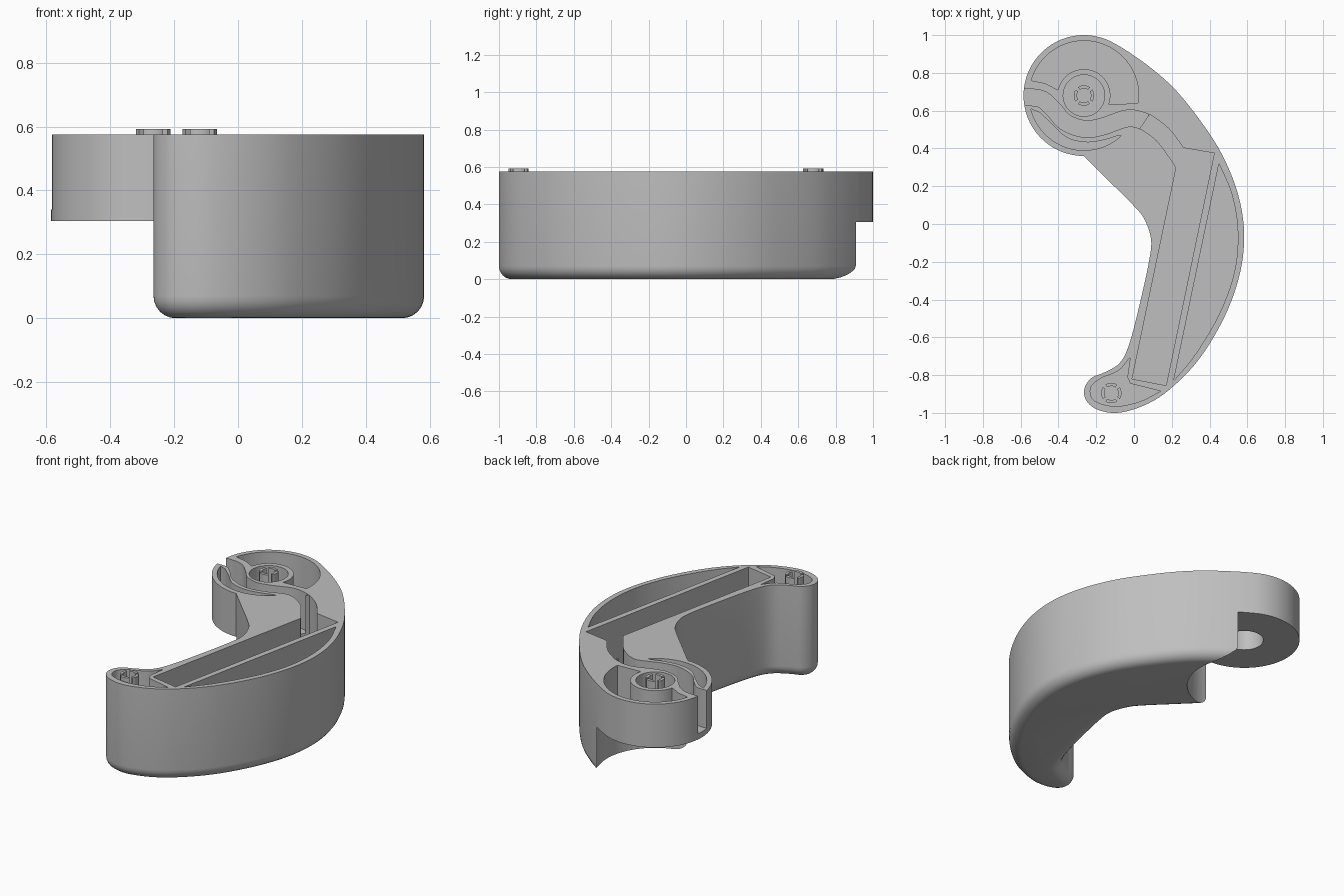
import bpy, bmesh, math
from mathutils import Vector

cube = bpy.data.objects.get("Cube")
if cube:
    bpy.data.objects.remove(cube, do_unlink=True)

TOP = 0.575
HEAD_FLOOR = 0.305
SHALLOW = 0.34
DEEP = 0.04
ABOVE = TOP + 0.1
HEAD = Vector((-0.265, 0.68))
TAIL = Vector((-0.12, -0.895))

grey = bpy.data.materials.new("plain grey")
grey.use_nodes = True
grey.diffuse_color = (0.52, 0.52, 0.52, 1)
grey.node_tree.nodes["Principled BSDF"].inputs["Base Color"].default_value = grey.diffuse_color


def arc(center, radius, start, end, steps=32):
    """Points along an arc, angles in degrees."""
    angles = [math.radians(start + (end - start) * i / steps) for i in range(steps + 1)]
    return [center + radius * Vector((math.cos(a), math.sin(a))) for a in angles]


def circle(center, radius):
    return arc(center, radius, 0, 360, 48)[:-1]


def spline(points, steps=5):
    """Smooth curve through the points."""
    p = [Vector(q) for q in points]
    p = [2 * p[0] - p[1]] + p + [2 * p[-1] - p[-2]]
    curve = []
    for a, b, c, d in zip(p, p[1:], p[2:], p[3:]):
        for i in range(steps):
            t = i / steps
            curve.append(0.5 * (2 * b + (c - a) * t + (2 * a - 5 * b + 4 * c - d) * t ** 2
                                + (3 * b - a - 3 * c + d) * t ** 3))
    return curve + [p[-2]]


def ribbon(path, half):
    """Closed strip of even width along a path."""
    left, right = [], []
    for i, p in enumerate(path):
        d = (path[min(i + 1, len(path) - 1)] - path[max(i - 1, 0)]).normalized()
        n = Vector((-d.y, d.x)) * half
        left.append(p + n)
        right.append(p - n)
    return left + right[::-1]


def inset(points, amount):
    """Move a clockwise outline inward."""
    result = []
    for i, p in enumerate(points):
        a = (p - points[i - 1]).normalized()
        b = (points[(i + 1) % len(points)] - p).normalized()
        n = Vector((a.y + b.y, -a.x - b.x)).normalized()
        result.append(p + n * amount / max(0.6, n.dot(Vector((a.y, -a.x)))))
    return result


def loft(name, rings):
    """Solid from stacked outlines, given as (points, height) pairs."""
    bm = bmesh.new()
    loops = [[bm.verts.new((p[0], p[1], z)) for p in pts] for pts, z in rings]
    bm.faces.new(loops[0])
    bm.faces.new(loops[-1])
    for low, high in zip(loops, loops[1:]):
        for i in range(len(low)):
            bm.faces.new((low[i - 1], low[i], high[i], high[i - 1]))
    bmesh.ops.recalc_face_normals(bm, faces=bm.faces)
    mesh = bpy.data.meshes.new(name)
    bm.to_mesh(mesh)
    bm.free()
    mesh.materials.append(grey)
    obj = bpy.data.objects.new(name, mesh)
    bpy.context.collection.objects.link(obj)
    return obj


def activate(obj):
    bpy.ops.object.select_all(action='DESELECT')
    obj.select_set(True)
    bpy.context.view_layer.objects.active = obj


def cut(obj, points, low, high):
    """Cut a straight-walled pocket out of obj."""
    cutter = loft("cutter", [(points, low), (points, high)])
    cutter.hide_render = True
    mod = obj.modifiers.new("pocket", 'BOOLEAN')
    mod.operation = 'DIFFERENCE'
    mod.solver = 'EXACT'
    mod.object = cutter
    activate(obj)
    bpy.ops.object.modifier_apply(modifier=mod.name)
    bpy.data.objects.remove(cutter, do_unlink=True)


# Crescent body: round head, bulging outer side, small tail, hollow inner side
outline = arc(HEAD, 0.32, 270, 60, 40)[:-1] + spline([
    (-0.105, 0.957), (-0.035, 0.915), (0.085, 0.83), (0.215, 0.715), (0.345, 0.555),
    (0.465, 0.37), (0.55, 0.16), (0.583, -0.05), (0.56, -0.265), (0.48, -0.49),
    (0.345, -0.715), (0.19, -0.875), (0.055, -0.96), (-0.09, -1), (-0.2, -0.98),
    (-0.255, -0.93), (-0.262, -0.87), (-0.225, -0.815), (-0.155, -0.785),
    (-0.075, -0.735), (-0.025, -0.635), (0.03, -0.425), (0.08, -0.195), (0.09, -0.08),
    (0.055, 0.025), (0, 0.095), (-0.13, 0.225), (-0.265, 0.36)])[:-1]
ROUND = 0.07
rings = []
for i in range(7):
    a = math.radians(15 * i)
    rings.append((inset(outline, ROUND * (1 - math.sin(a))), ROUND * (1 - math.cos(a))))
rings.append((outline, TOP))
body = loft("crescent_body", rings)

# Round notch under the head, and the recess in the head's underside
cut(body, circle(HEAD, 0.332), -0.1, HEAD_FLOOR)
cut(body, circle(HEAD, 0.11), HEAD_FLOOR - 0.05, 0.43)

# Pocket around the head boss
cut(body, arc(HEAD, 0.29, -8, 164) + [Vector((-0.47, 0.745))] + arc(HEAD, 0.14, 168, -20),
    SHALLOW, ABOVE)
cut(body, circle(HEAD, 0.11), 0.46, ABOVE)

# Sickle pocket on the other side of the channel
cut(body, arc(HEAD, 0.29, 194, 313) + spline([
    (-0.065, 0.475), (-0.16, 0.445), (-0.26, 0.433), (-0.36, 0.46), (-0.44, 0.535),
    (-0.5, 0.59)])[1:], SHALLOW, ABOVE)

# Winding channel, shallow through the head and deep beyond it
shallow_path = spline([(-0.64, 0.67), (-0.5, 0.665), (-0.43, 0.61), (-0.365, 0.54),
                       (-0.265, 0.503), (-0.17, 0.515), (-0.03, 0.56), (0.065, 0.54)])
cut(body, ribbon(shallow_path, 0.044), SHALLOW, ABOVE)
deep_path = spline([(0.058, 0.543), (0.15, 0.475), (0.23, 0.37), (0.28, 0.29)])
cut(body, ribbon(deep_path, 0.045), DEEP, ABOVE)

# Long straight pocket and the crescent pocket beside it
cut(body, [(0.23, 0.33), (0.25, 0.405), (0.425, 0.375), (0.17, -0.855), (-0.01, -0.82)],
    DEEP, ABOVE)
cut(body, spline([(0.45, 0.32), (0.52, 0.15), (0.55, -0.05), (0.53, -0.26),
                  (0.452, -0.475), (0.325, -0.69), (0.21, -0.83)]), DEEP, ABOVE)

# Tail pocket
cut(body, spline([(-0.02, -0.705), (-0.08, -0.775), (-0.18, -0.82), (-0.23, -0.87),
                  (-0.21, -0.935), (-0.1, -0.965), (0.03, -0.94), (0.14, -0.885)])
    + [Vector((-0.02, -0.845)), Vector((-0.035, -0.81))], DEEP, ABOVE)

# Split snap posts in the head and the tail
parts = [body]
for label, center, floor in (("head", HEAD, 0.45), ("tail", TAIL, DEEP - 0.01)):
    for quarter in range(4):
        start = 45 + 90 * quarter + 10
        wall = arc(center, 0.054, start, start + 70, 8) + arc(center, 0.037, start + 70, start, 8)
        parts.append(loft(f"{label}_snap_post_{quarter + 1}", [(wall, floor), (wall, 0.592)]))

for part in parts:
    activate(part)
    bpy.ops.object.shade_smooth_by_angle(angle=math.radians(30))
